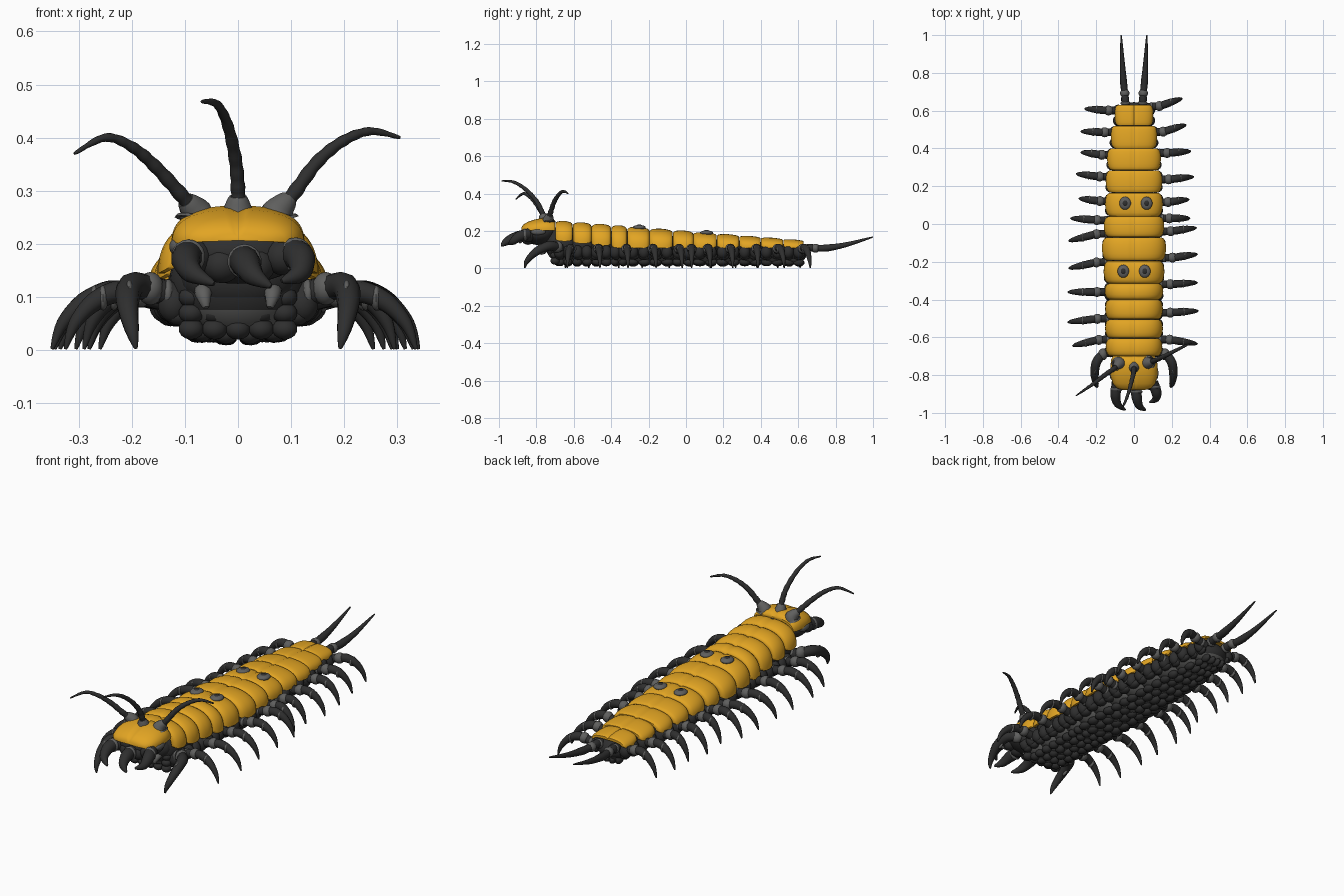
import bpy, bmesh, math, random
from mathutils import Vector, Matrix

if "Cube" in bpy.data.objects:
    bpy.data.objects.remove(bpy.data.objects["Cube"])
random.seed(4)


def material(name, rgb):
    m = bpy.data.materials.new(name)
    m.diffuse_color = (*rgb, 1)
    m.use_nodes = True
    m.node_tree.nodes["Principled BSDF"].inputs["Base Color"].default_value = m.diffuse_color
    return m


MATS = [material("amber shell", (0.76, 0.375, 0.017)),
        material("charcoal chitin", (0.028, 0.028, 0.028)),
        material("grey joint", (0.115, 0.115, 0.112))]
AMBER, DARK, GREY = 0, 1, 2


def finish(bm, name):
    bmesh.ops.recalc_face_normals(bm, faces=bm.faces)
    me = bpy.data.meshes.new(name)
    bm.to_mesh(me)
    bm.free()
    for m in MATS:
        me.materials.append(m)
    ob = bpy.data.objects.new(name, me)
    bpy.context.collection.objects.link(ob)
    bpy.context.view_layer.objects.active = ob
    ob.select_set(True)
    bpy.ops.object.shade_smooth_by_angle(angle=math.radians(50))
    ob.select_set(False)


def blob(bm, c, s, mat, u=14, v=9, under=None):
    """Ellipsoid; under is an optional colour for its underside."""
    M = Matrix.Translation(c) @ Matrix.Diagonal((*s, 1))
    r = bmesh.ops.create_uvsphere(bm, u_segments=u, v_segments=v, radius=1, matrix=M)
    for f in {f for vert in r["verts"] for f in vert.link_faces}:
        low = f.calc_center_median().z < c[2] - 0.55 * s[2]
        f.material_index = under if under is not None and low else mat


def loft(bm, rings, mat):
    rows = [[bm.verts.new(p) for p in r] for r in rings]
    n = len(rows[0])
    faces = [bm.faces.new((a[i], a[(i + 1) % n], b[(i + 1) % n], b[i]))
             for a, b in zip(rows, rows[1:]) for i in range(n)]
    faces += [bm.faces.new(rows[0]), bm.faces.new(rows[-1])]
    for f in faces:
        f.material_index = mat


def spline(pts, i, t):
    p = [Vector(pts[max(0, min(len(pts) - 1, i + k))]) for k in (-1, 0, 1, 2)]
    return 0.5 * (2 * p[1] + (p[2] - p[0]) * t + (2 * p[0] - 5 * p[1] + 4 * p[2] - p[3]) * t * t
                  + (3 * p[1] - p[0] - 3 * p[2] + p[3]) * t ** 3)


def tube(bm, pts, radii, mat, sides=10, steps=5, beads=0):
    """Tapered tube along a smooth path; beads gives ringed segments."""
    path, rad = [], []
    for i in range(len(pts) - 1):
        for k in range(steps + (i == len(pts) - 2)):
            t = k / steps
            path.append(spline(pts, i, t))
            rad.append(radii[i] * (1 - t) + radii[i + 1] * t)
    rings, old, side = [], None, None
    for i, p in enumerate(path):
        d = (path[min(i + 1, len(path) - 1)] - path[max(i - 1, 0)]).normalized()
        side = d.orthogonal().normalized() if old is None else old.rotation_difference(d) @ side
        old, up = d, d.cross(side)
        g = 1
        if beads:
            g = 0.88 + 0.16 * abs(math.sin(math.pi * beads * i / (len(path) - 1)))
        rings.append([p + rad[i] * g * (side * math.cos(a) + up * math.sin(a))
                      for a in (2 * math.pi * j / sides for j in range(sides))])
    loft(bm, rings, mat)


def arch(bm, rows, n=44):
    """Thin arched shell through rows of (y, half width, bottom z, top z)."""
    def curve(y, w, zb, zt, groove):
        out = []
        for k in range(n + 1):
            a = math.pi * k / n
            c, s = math.cos(a), max(0, math.sin(a))
            out.append((math.copysign(abs(c) ** 0.8, c) * w, y,
                        zb + (zt - zb) * s ** 0.8 - (groove if k == n // 2 else 0)))
        return out
    loft(bm, [curve(y, w, zb, zt, 0.006) + curve(y, w - 0.012, zb, zt - 0.013, 0)[::-1]
              for y, w, zb, zt in rows], AMBER)


def top_z(y):
    return 0.2 - 0.08 * y


def low_z(y):
    return 0.11 + max(0, -0.35 - y) * 0.12


# Segments: boundaries along the body and half widths
EDGES = [0.63, 0.52, 0.40, 0.285, 0.165, 0.04, -0.07, -0.195, -0.315, -0.40, -0.505, -0.605, -0.70]
WIDTH = [0.10, 0.12, 0.14, 0.147, 0.15, 0.157, 0.167, 0.158, 0.152, 0.15, 0.15, 0.147]
SECTION = [(0, .86), (.05, .92), (.15, .97), (.3, 1), (.5, 1.02), (.7, 1.01), (.86, .98), (.95, .94), (1, .87)]


def width_at(y):
    return next((w for e, w in zip(EDGES[1:], WIDTH) if y >= e), WIDTH[-1])


body, belly = bmesh.new(), bmesh.new()
for i, w in enumerate(WIDTH):
    y1, y0 = EDGES[i], EDGES[i + 1]
    ym, ln = (y0 + y1) / 2, y1 - y0
    zb = low_z(ym)
    # back plate
    bm = bmesh.new()
    rows = []
    for t, s in SECTION:
        y = y0 + 0.001 + (ln - 0.002) * t
        rows.append((y, w * s, zb + (1 - s) * 0.08, zb + (top_z(y) - zb) * s))
    arch(bm, rows)
    finish(bm, f"back_plate_{i + 1}")
    # dark core with grey underside skin, and flank lumps
    zt = top_z(ym) - 0.02
    blob(body, (0, ym, (zt + 0.024) / 2), (w * 0.88, 0.07 if i == 0 else 0.1, (zt - 0.024) / 2),
         DARK, 28, 18, GREY)
    for sx in (-1, 1):
        for dy in (-0.25, 0.25):
            blob(body, (sx * w * 0.83, ym + dy * ln, 0.088), (0.03, 0.03, 0.036), DARK)
    # belly scales
    for r in range(2):
        y = y0 + ln * (r + 0.5) / 2
        for c in range(6):
            k = (c - 2.5) / 2.5
            blob(belly, (k * w * 0.76, y + random.uniform(-.004, .004), 0.03 + 0.035 * k ** 4),
                 (w * 0.158, ln * 0.26, 0.02 + random.uniform(-.002, .001)), DARK, 10, 7)
# front end of the belly below the head
for z in (0.04, 0.07, 0.1):
    for c in range(5):
        blob(belly, ((c - 2) * 0.044, -0.70, z), (0.025, 0.025, 0.02), DARK, 10, 7)
finish(body, "body_core")
finish(belly, "belly_scales")

# Eye-like spots on two back plates: grey rim, dark pupil
bm = bmesh.new()
for y, x0 in ((0.11, 0.01), (-0.25, 0)):
    for x in (x0 - 0.057, x0 + 0.057):
        blob(bm, (x, y, top_z(y) - 0.001), (0.031, 0.035, 0.013), GREY, 18)
        blob(bm, (x, y, top_z(y) + 0.004), (0.017, 0.019, 0.011), DARK, 14)
finish(bm, "back_spots")


# Walking legs: dark tapered limb, grey hip, ball joint and knee ring
def leg(bm, pts, r):
    tube(bm, pts, r, DARK)
    a, b, c = Vector(pts[1]), Vector(pts[2]), Vector(pts[3])
    blob(bm, a, (0.026, r[1] * 1.35, r[1] * 1.3), GREY)
    blob(bm, Vector(pts[0]).lerp(a, 0.4), (0.013, r[0] * 1.08, r[0] * 1.08), GREY)
    blob(bm, b.lerp(c, 0.6), (0.010, r[2] * 1.08, r[2] * 1.12), GREY)


RIGHT = [(.62, .255, .665), (.485, .275, .525), (.375, .30, .385), (.235, .315, .25), (.115, .29, .13),
         (.03, .295, .03), (-.04, .33, -.02), (-.18, .335, -.16), (-.32, .335, -.31), (-.47, .34, -.46),
         (-.61, .335, -.635)]
LEFT = [(.60, .26, .61), (.485, .28, .49), (.365, .28, .38), (.25, .305, .265), (.12, .29, .135),
        (.02, .335, .03), (-.05, .345, -.09), (-.2, .345, -.235), (-.36, .35, -.36), (-.5, .35, -.52),
        (-.61, .325, -.645)]
PROFILE = [(-.22, .088, 0, .022), (.22, .106, .1, .020), (.45, .11, .35, .021), (.7, .09, .65, .018),
           (.9, .05, .88, .012), (1, .002, 1, .003)]
for sx, legs, side in ((1, RIGHT, "right"), (-1, LEFT, "left")):
    for i, (yb, tx, ty) in enumerate(legs):
        bm = bmesh.new()
        w = width_at(yb)
        pts = [(sx * (w + (tx - w) * f), yb + (ty - yb) * g, z) for f, z, g, _ in PROFILE]
        leg(bm, pts, [p[3] for p in PROFILE])
        finish(bm, f"{side}_leg_{i + 1}")
    # forward-reaching front leg
    bm = bmesh.new()
    leg(bm, [(sx * .11, -.67, .1), (sx * .165, -.69, .116), (sx * .2, -.735, .12),
             (sx * .208, -.80, .09), (sx * .2, -.85, .04), (sx * .192, -.862, .003)],
        [.026, .024, .026, .022, .014, .003])
    finish(bm, f"{side}_front_leg")
    # tail feeler
    bm = bmesh.new()
    tube(bm, [(sx * .045, .6, .1), (sx * .047, .66, .11), (sx * .05, .7, .108), (sx * .056, .76, .11),
              (sx * .062, .86, .128), (sx * .068, 1.0, .168)], [.022, .021, .018, .019, .013, .003], DARK)
    blob(bm, (sx * .049, .692, .108), (.025, .024, .024), GREY)
    blob(bm, (sx * .046, .64, .106), (.026, .014, .024), GREY)
    finish(bm, f"{side}_tail_feeler")
    # small mouth feeler
    bm = bmesh.new()
    tube(bm, [(sx * .065, -.70, .12), (sx * .065, -.745, .105), (sx * .06, -.76, .08)], [.02, .016, .006], GREY)
    finish(bm, f"{side}_mouth_feeler")

# Head
bm = bmesh.new()
blob(bm, (0, -.785, .185), (.122, .088, .06), DARK, 28, 18)
blob(bm, (0, -.70, .14), (.11, .06, .07), DARK, 20, 12)
for x, z in ((-.085, .175), (-.03, .16), (.035, .16), (.085, .175)):
    blob(bm, (x, -.845, z), (.036, .035, .034), DARK)
for sx in (-1, 1):
    blob(bm, (sx * .112, -.79, .195), (.018, .04, .018), GREY)
finish(bm, "head")
bm = bmesh.new()
arch(bm, [(-.88, .05, .205, .219), (-.87, .09, .203, .234), (-.845, .112, .202, .25), (-.80, .124, .202, .264),
          (-.75, .125, .202, .272), (-.715, .12, .202, .268), (-.70, .112, .204, .255)])
finish(bm, "head_plate")

# Fangs: curved claws with grey roots
FANGS = {"left_fang": [(-.09, -.85, .18), (-.098, -.905, .17), (-.085, -.955, .145), (-.045, -.985, .125)],
         "middle_fang": [(.01, -.86, .17), (.015, -.92, .163), (.03, -.965, .14), (.062, -.985, .12)],
         "right_fang": [(.1, -.84, .185), (.118, -.89, .172), (.115, -.925, .145), (.082, -.945, .13)]}
for name, pts in FANGS.items():
    bm = bmesh.new()
    tube(bm, pts, [.03, .028, .02, .004], DARK, 12)
    blob(bm, Vector(pts[0]).lerp(Vector(pts[1]), 0.45), (.033, .016, .033), GREY)
    finish(bm, name)

# Three antennae with grey sockets
ANTENNAE = {
    "left_antenna": [(-.08, -.74, .26), (-.105, -.765, .29), (-.155, -.80, .345), (-.2, -.835, .383),
                     (-.25, -.87, .4), (-.308, -.91, .37)],
    "middle_antenna": [(0, -.76, .26), (0, -.77, .3), (-.005, -.80, .36), (-.02, -.86, .425),
                       (-.04, -.925, .463), (-.068, -.985, .468)],
    "right_antenna": [(.075, -.735, .26), (.105, -.725, .295), (.15, -.705, .355), (.2, -.68, .395),
                      (.25, -.655, .412), (.305, -.63, .4)]}
for name, pts in ANTENNAE.items():
    bm = bmesh.new()
    tube(bm, pts, [.016, .014, .0125, .0105, .008, .003], DARK, 10, 9, beads=11)
    tube(bm, [(pts[0][0], pts[0][1], .245), pts[0], Vector(pts[0]).lerp(Vector(pts[1]), .75)],
         [.04, .031, .016], GREY, 14)
    finish(bm, name)
